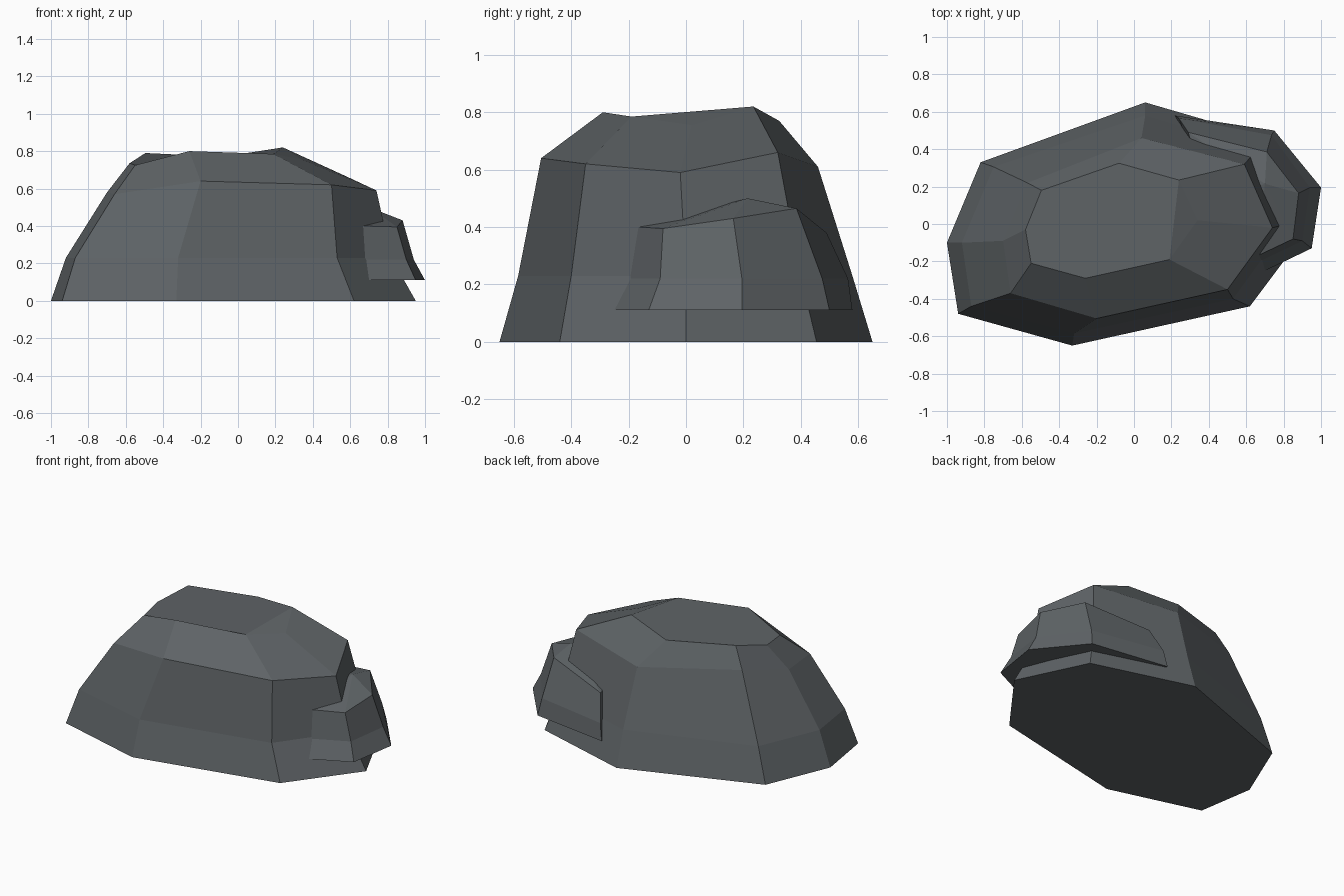
import bpy
import bmesh

if "Cube" in bpy.data.objects:
    bpy.data.objects.remove(bpy.data.objects["Cube"])

stone = bpy.data.materials.new("slate_grey")
stone.diffuse_color = (0.112, 0.125, 0.133, 1.0)
stone.use_nodes = True
stone.node_tree.nodes["Principled BSDF"].inputs["Base Color"].default_value = stone.diffuse_color


def build_rock(name, rings, cap):
    """Skin stacked rings of points, close the bottom, then add the cap."""
    bm = bmesh.new()
    loops = [[bm.verts.new(p) for p in ring] for ring in rings]
    n = len(loops[0])
    for low, high in zip(loops, loops[1:]):
        for i in range(n):
            j = (i + 1) % n
            bm.faces.new((low[i], low[j], high[j], high[i]))
    bm.faces.new(loops[0][::-1])
    cap(bm, loops[-1])
    bmesh.ops.recalc_face_normals(bm, faces=bm.faces)
    mesh = bpy.data.meshes.new(name)
    bm.to_mesh(mesh)
    bm.free()
    mesh.materials.append(stone)
    obj = bpy.data.objects.new(name, mesh)
    bpy.context.collection.objects.link(obj)
    return obj


def boulder_cap(bm, top):
    # Broad top facet plus one tilted facet on the right
    bm.faces.new((top[3], top[4], top[5]))
    bm.faces.new([top[i] for i in (0, 1, 2, 3, 5, 6, 7)])


def ledge_cap(bm, top):
    # Facets rising to a single peak
    peak = bm.verts.new((0.70, 0.215, 0.50))
    for i in range(len(top)):
        bm.faces.new((top[i], top[(i + 1) % len(top)], peak))


# Main boulder: base, lower bevel, shoulder and top outlines
base = [(-1.0, -.10), (-.94, -.48), (-.33, -.65), (.62, -.44),
        (.95, 0), (.73, .455), (.06, .65), (-.82, .33)]
lower = [(-.92, -.10), (-.87, -.44), (-.32, -.585), (.53, -.40),
         (.82, 0), (.66, .40), (.06, .58), (-.75, .305)]
shoulder = [(-.70, -.09, .58), (-.66, -.37, .57), (-.20, -.505, .64),
            (.50, -.35, .62), (.74, -.02, .59), (.59, .32, .66),
            (.04, .46, .61), (-.57, .22, .66)]
top = [(-.58, -.03, .735), (-.55, -.21, .725), (-.26, -.29, .80),
       (.19, -.19, .785), (.34, .02, .755), (.24, .235, .82),
       (-.08, .325, .77), (-.495, .18, .79)]
build_rock("main_boulder",
           [[(x, y, 0) for x, y in base],
            [(x, y, .23) for x, y in lower], shoulder, top], boulder_cap)

# Side rock: smaller ledge embedded in the back right of the boulder
ledge_base = [(.70, -.25), (.95, -.13), (1.0, .195),
              (.75, .50), (.22, .58), (.40, .10)]
ledge_mid = [(.67, -.20), (.90, -.09), (.94, .195),
             (.735, .475), (.24, .565), (.40, .10)]
ledge_top = [(.66, -.17, .40), (.85, -.08, .395), (.88, .165, .43),
             (.71, .385, .465), (.29, .49, .38), (.40, .10, .40)]
build_rock("side_rock",
           [[(x, y, .11) for x, y in ledge_base],
            [(x, y, .22) for x, y in ledge_mid], ledge_top], ledge_cap)
